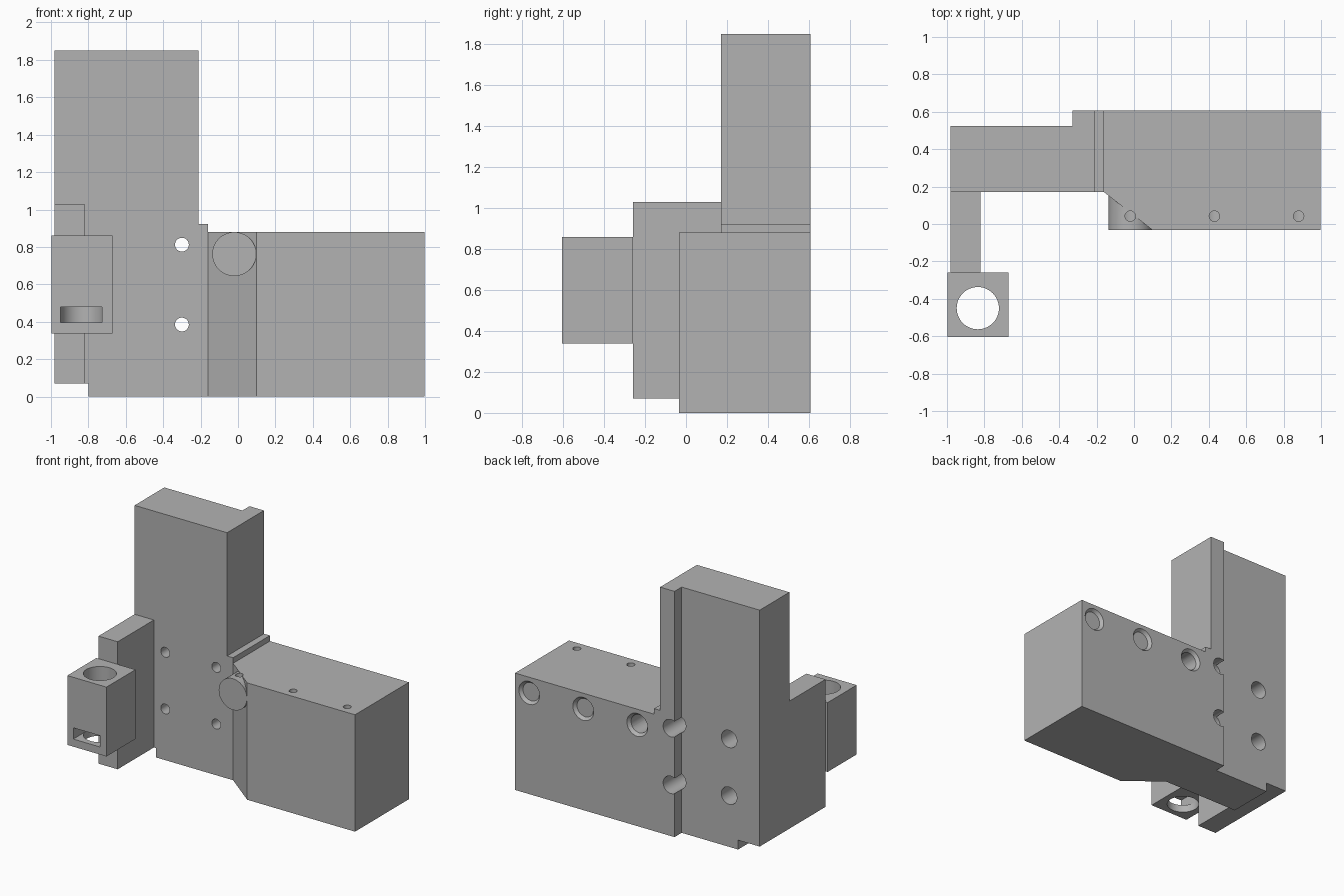
import bpy, bmesh, math
from mathutils import Matrix, Vector

if "Cube" in bpy.data.objects:
    bpy.data.objects.remove(bpy.data.objects["Cube"])

steel = bpy.data.materials.new("plain_grey")
steel.diffuse_color = (0.45, 0.45, 0.45, 1)
steel.use_nodes = True
steel.node_tree.nodes["Principled BSDF"].inputs["Base Color"].default_value = steel.diffuse_color


def make(name, bm):
    bmesh.ops.recalc_face_normals(bm, faces=bm.faces)
    me = bpy.data.meshes.new(name)
    bm.to_mesh(me)
    bm.free()
    me.materials.append(steel)
    ob = bpy.data.objects.new(name, me)
    bpy.context.collection.objects.link(ob)
    return ob


def prism(name, outline, z0, z1):
    bm = bmesh.new()
    face = bm.faces.new([bm.verts.new((x, y, z0)) for x, y in outline])
    up = bmesh.ops.extrude_face_region(bm, geom=[face])["geom"]
    bmesh.ops.translate(bm, vec=(0, 0, z1 - z0),
                        verts=[v for v in up if isinstance(v, bmesh.types.BMVert)])
    return make(name, bm)


def box(name, x0, x1, y0, y1, z0, z1):
    return prism(name, [(x0, y0), (x1, y0), (x1, y1), (x0, y1)], z0, z1)


def rod(name, start, end, r0, r1=None, sides=40):
    a, b = Vector(start), Vector(end)
    turn = (b - a).to_track_quat('Z', 'Y').to_matrix().to_4x4()
    bm = bmesh.new()
    bmesh.ops.create_cone(bm, cap_ends=True, segments=sides, radius1=r0,
                          radius2=r0 if r1 is None else r1, depth=(b - a).length,
                          matrix=Matrix.Translation((a + b) / 2) @ turn)
    return make(name, bm)


def combine(target, others, operation):
    for other in others:
        m = target.modifiers.new(operation.lower(), 'BOOLEAN')
        m.object, m.operation, m.solver = other, operation, 'EXACT'
        bpy.context.view_layer.objects.active = target
        bpy.ops.object.modifier_apply(modifier=m.name)
        bpy.data.objects.remove(other)


# Upright column with a stepped back, joined to arm, ledge and chamfered block
body = prism("body", [(-0.98, 0.17), (-0.21, 0.17), (-0.21, 0.608),
                      (-0.33, 0.608), (-0.33, 0.523), (-0.98, 0.523)], 0, 1.85)
block = prism("block", [(-0.16, 0.17), (0.10, -0.033), (0.998, -0.033),
                        (0.998, 0.608), (-0.16, 0.608)], 0, 0.88)
ledge = box("ledge", -0.21, -0.16, 0.17, 0.608, 0, 0.922)
arm = box("arm", -0.98, -0.82, -0.26, 0.17, 0.07, 1.03)
plug = rod("plug", (-0.02, -0.033, 0.762), (-0.02, 0.30, 0.762), 0.1175, sides=48)
combine(body, [ledge, block, arm, plug], 'UNION')

# Corner notch at the foot of the column
cuts = [box("notch", -1.1, -0.80, -0.5, 0.8, -0.1, 0.07)]

# Mounting holes, counterbored from the back
for x in (-0.725, -0.30):
    for z in (0.385, 0.812):
        cuts.append(rod("bolt_hole", (x, 0.0, z), (x, 0.8, z), 0.037))
        cuts.append(rod("counterbore", (x, 0.30, z), (x, 0.8, z), 0.065))

# Blind bores in the back of the block, each met by a small pin hole from the top
for x in (-0.02, 0.43, 0.88):
    cuts.append(rod("bore", (x, 0.0, 0.762), (x, 0.7, 0.762), 0.068))
    cuts.append(rod("bore_mouth", (x, 0.585, 0.762), (x, 0.615, 0.762), 0.068, 0.092))
    cuts.append(rod("pin_hole", (x, 0.042, 0.762), (x, 0.042, 1.0), 0.028, sides=24))
combine(body, cuts, 'DIFFERENCE')

# Clamp with a vertical bore and a front slot
clamp = box("clamp", -0.998, -0.672, -0.605, -0.26, 0.338, 0.86)
combine(clamp, [rod("clamp_bore", (-0.835, -0.45, 0.2), (-0.835, -0.45, 1.0), 0.113, sides=48),
                box("slot", -0.948, -0.727, -0.7, -0.45, 0.395, 0.48)], 'DIFFERENCE')

# Smooth bores, sharp edges
for ob in (body, clamp):
    bpy.ops.object.select_all(action='DESELECT')
    ob.select_set(True)
    bpy.context.view_layer.objects.active = ob
    bpy.ops.object.shade_smooth_by_angle(angle=math.radians(25))
